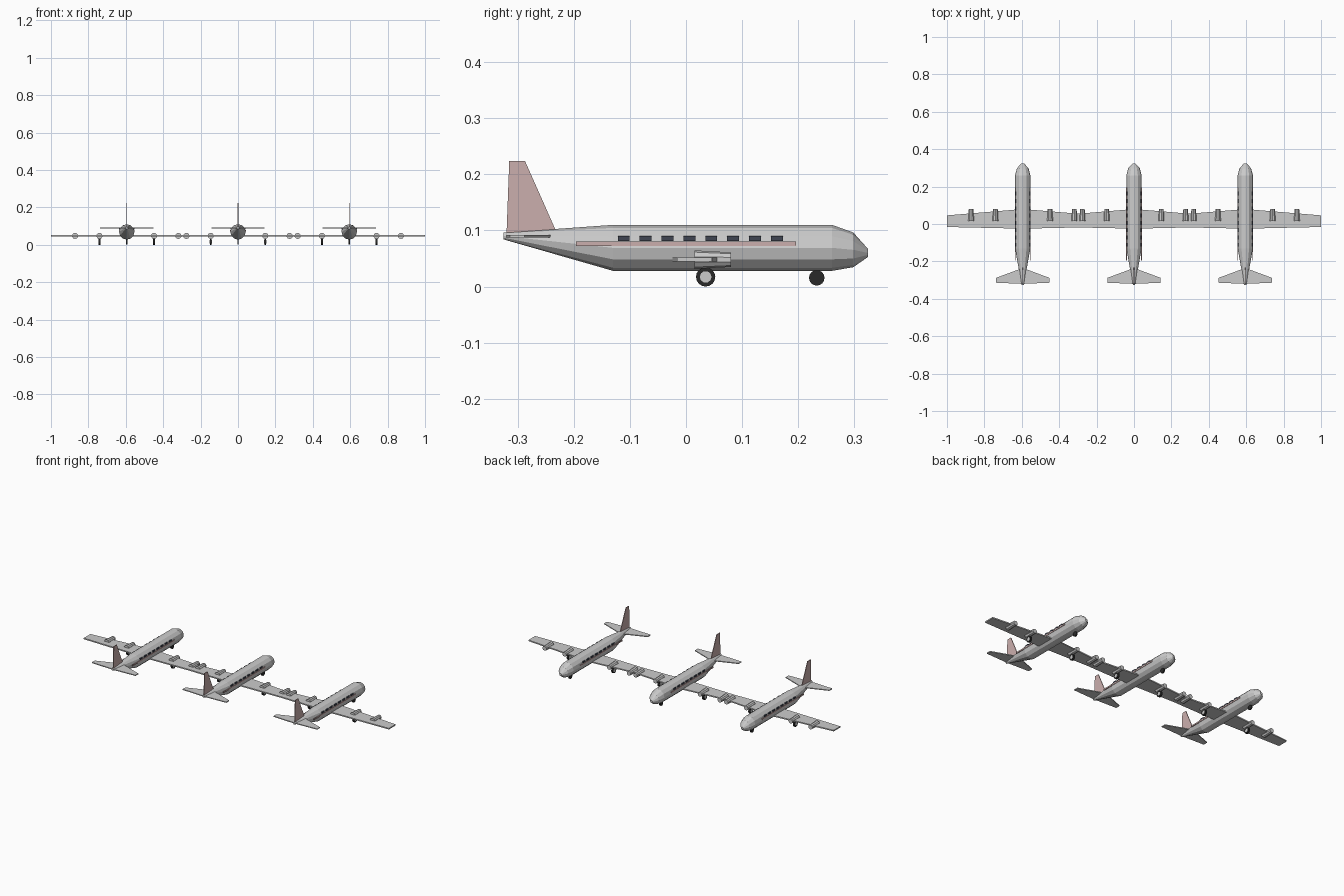
import bpy, bmesh, math
from mathutils import Vector

cube = bpy.data.objects.get("Cube")
if cube:
    bpy.data.objects.remove(cube, do_unlink=True)


def material(name, r, g, b):
    m = bpy.data.materials.new(name)
    m.use_nodes = True
    m.diffuse_color = (r, g, b, 1)
    m.node_tree.nodes["Principled BSDF"].inputs["Base Color"].default_value = (r, g, b, 1)
    return m


GREY = material("light grey", 0.60, 0.60, 0.60)
PINK = material("dusty pink", 0.60, 0.43, 0.42)
GLASS = material("dark window", 0.05, 0.06, 0.085)
RUBBER = material("black rubber", 0.022, 0.022, 0.022)


def finish(bm, name, mat):
    bmesh.ops.recalc_face_normals(bm, faces=bm.faces)
    mesh = bpy.data.meshes.new(name)
    bm.to_mesh(mesh)
    bm.free()
    mesh.materials.append(mat)
    obj = bpy.data.objects.new(name, mesh)
    bpy.context.collection.objects.link(obj)
    return obj


def slab(name, mat, outline, offset):
    """Flat polygon extruded by the offset vector."""
    bm = bmesh.new()
    face = bm.faces.new([bm.verts.new(p) for p in outline])
    extruded = bmesh.ops.extrude_face_region(bm, geom=[face])["geom"]
    verts = [v for v in extruded if isinstance(v, bmesh.types.BMVert)]
    bmesh.ops.translate(bm, verts=verts, vec=Vector(offset))
    return finish(bm, name, mat)


def loft(name, mat, x, rings, sides):
    """Body along y through rings of (y, centre z, radius)."""
    bm = bmesh.new()
    loops = []
    for y, z, r in rings:
        angles = [math.tau * i / sides for i in range(sides)]
        loops.append([bm.verts.new((x + r * math.sin(a), y, z + r * math.cos(a))) for a in angles])
    for a, b in zip(loops, loops[1:]):
        for i in range(sides):
            j = (i + 1) % sides
            bm.faces.new((a[i], a[j], b[j], b[i]))
    bm.faces.new(loops[0])
    bm.faces.new(loops[-1])
    return finish(bm, name, mat)


def box(name, mat, x, y, z, sx, sy, sz):
    base = [(x - sx / 2, y + a * sy / 2, z + b * sz / 2)
            for a, b in ((-1, -1), (1, -1), (1, 1), (-1, 1))]
    return slab(name, mat, base, (sx, 0, 0))


def disc(name, mat, x, y, z, radius, width, sides=16):
    rim = [(x - width / 2, y + radius * math.cos(math.tau * i / sides),
            z + radius * math.sin(math.tau * i / sides)) for i in range(sides)]
    return slab(name, mat, rim, (width, 0, 0))


def surface(name, x, z, thick, root, tip, span):
    """Mirrored tapered wing; root and tip are (trailing y, leading y)."""
    outline = [(x - span, tip[0], z), (x, root[0], z), (x + span, tip[0], z),
               (x + span, tip[1], z), (x, root[1], z), (x - span, tip[1], z)]
    return slab(name, GREY, outline, (0, 0, thick))


BODY = [(-0.325, 0.09, 0.006), (-0.13, 0.069, 0.041), (0.26, 0.069, 0.041),
        (0.298, 0.0655, 0.031), (0.324, 0.06, 0.0075)]
FIN = [(-0.32, 0.09), (-0.315, 0.224), (-0.287, 0.224), (-0.232, 0.1)]


def aircraft(tag, x):
    # Body, wings and tail
    loft(tag + "_fuselage", GREY, x, BODY, 12)
    surface(tag + "_wing", x, 0.0445, 0.007, (-0.025, 0.08), (-0.016, 0.046), 0.405)
    surface(tag + "_tailplane", x, 0.087, 0.005, (-0.32, -0.235), (-0.314, -0.288), 0.143)
    slab(tag + "_fin", PINK, [(x - 0.002, y, z) for y, z in FIN], (0.004, 0, 0))
    # Nose wheel
    disc(tag + "_nose_wheel", RUBBER, x, 0.233, 0.0155, 0.0138, 0.008)
    for side, s in (("left", 1), ("right", -1)):
        name = tag + "_" + side
        # Stripe and cabin windows
        box(name + "_stripe", PINK, x + s * 0.0405, 0, 0.0762, 0.004, 0.392, 0.008)
        for i in range(8):
            box(f"{name}_window_{i + 1}", GLASS, x + s * 0.0385,
                -0.111 + i * 0.039, 0.0855, 0.005, 0.021, 0.009)
        # Engines
        for place, d in (("inner", 0.146), ("outer", 0.276)):
            loft(f"{name}_{place}_engine", GREY, x + s * d,
                 [(0.015, 0.048, 0.0165), (0.08, 0.048, 0.013)], 10)
        # Main wheel with pale hub
        disc(name + "_main_wheel", RUBBER, x + s * 0.146, 0.035, 0.0172, 0.0172, 0.010)
        disc(name + "_wheel_hub", GREY, x + s * 0.146, 0.035, 0.0172, 0.0105, 0.012, 10)


# Three aircraft side by side with overlapping wing tips
for tag, x in (("right_plane", -0.595), ("middle_plane", 0), ("left_plane", 0.595)):
    aircraft(tag, x)
